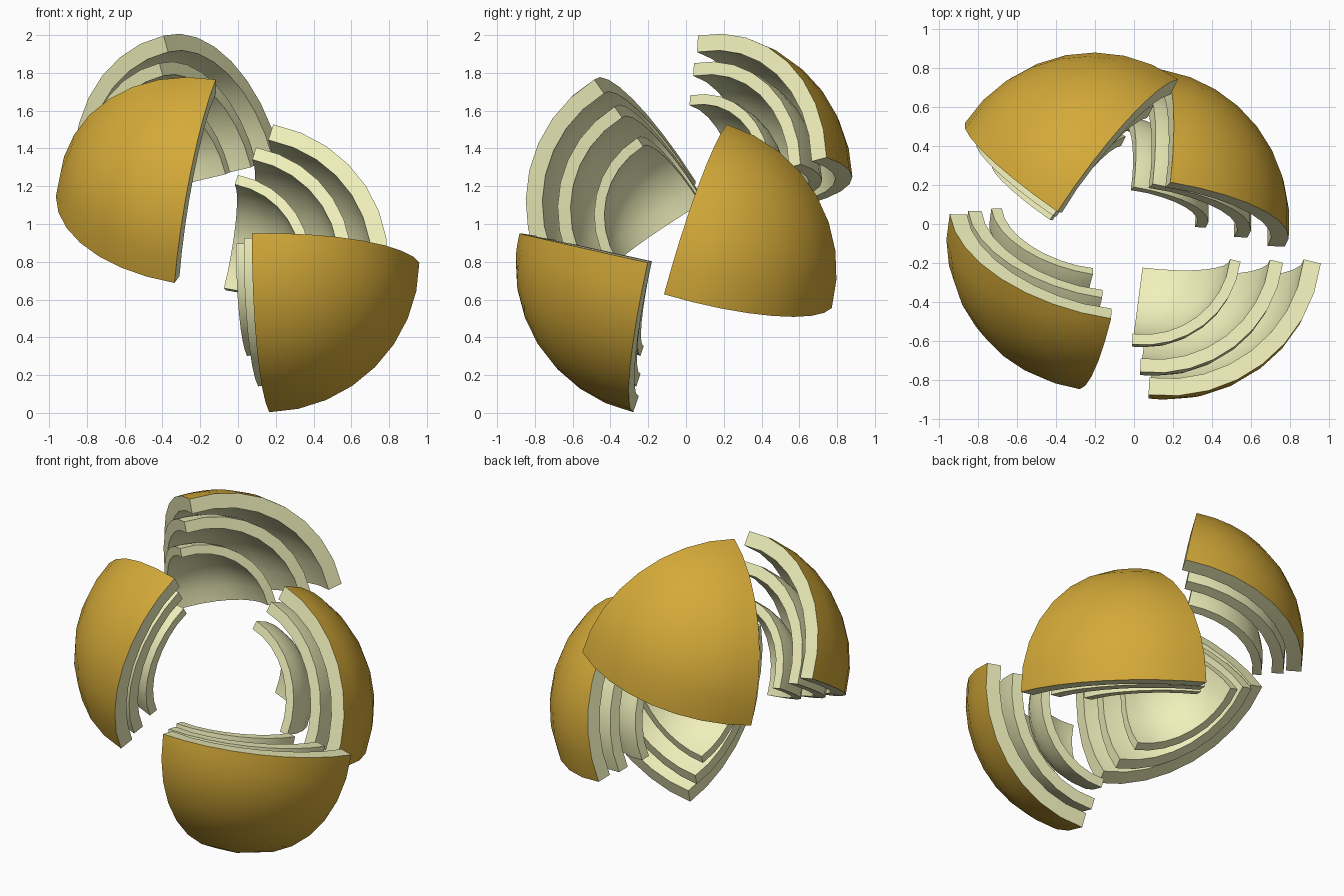
import bpy, bmesh, math
from mathutils import Vector, Matrix

if "Cube" in bpy.data.objects:
    bpy.data.objects.remove(bpy.data.objects["Cube"])

R = 0.795  # radius of the outer shell


def material(name, color):
    m = bpy.data.materials.new(name)
    m.diffuse_color = color
    m.use_nodes = True
    m.node_tree.nodes["Principled BSDF"].inputs["Base Color"].default_value = m.diffuse_color
    return m


gold = material("gold_rind", (0.66, 0.40, 0.04, 1))
pale = material("pale_yellow", (0.87, 0.87, 0.50, 1))


def octant_patch(radius, n=8):
    """One eighth of a sphere, pole on +z."""
    bm = bmesh.new()
    bmesh.ops.create_uvsphere(bm, u_segments=4 * n, v_segments=2 * n, radius=radius)
    out = [v for v in bm.verts if min(v.co) < -1e-4]
    bmesh.ops.delete(bm, geom=out, context='VERTS')
    mesh = bpy.data.meshes.new("octant")
    bm.to_mesh(mesh)
    bm.free()
    return mesh


def frame_from_tips(a, b, c):
    """Sphere centre and rotation of an octant whose three tips are known."""
    cen = (a + b + c) / 3
    n = (b - a).cross(c - a).normalized()
    e1 = ((a - cen).normalized() + (b - c).cross(n).normalized()).normalized()
    e1 = (e1 - n * e1.dot(n)).normalized()
    e2 = n.cross(e1)
    dirs = [n / math.sqrt(3) + math.sqrt(2 / 3) *
            (math.cos(t) * e1 + math.sin(t) * e2)
            for t in (0, 2 * math.pi / 3, 4 * math.pi / 3)]
    rot = Matrix((dirs[1], dirs[2], dirs[0])).transposed()
    return cen - n * R / math.sqrt(3), rot


# Nested shells: name, radius, thickness
SHELLS = [("outer", R, 0.09), ("middle", 0.66, 0.07), ("inner", 0.50, 0.055)]

# Pieces: three outer tips and the drift of each deeper shell
PIECES = {
    "front_right": ((0.07, -0.88, 0.95), (0.17, -0.28, 0.01), (0.96, -0.20, 0.79),
                    (-0.06, -0.013, 0.005)),
    "front_left": ((-0.11, -0.49, 1.77), (-0.95, 0.05, 1.22), (-0.34, -0.72, 0.69),
                   (-0.037, 0.035, -0.03)),
    "back_top": ((-0.39, 0.07, 1.99), (0.23, 0.74, 1.36), (-0.85, 0.53, 1.08),
                 (-0.055, -0.025, -0.015)),
    "back_right": ((0.19, 0.21, 1.53), (0.76, -0.10, 0.63), (0.10, 0.76, 0.55),
                   (-0.06, 0.025, 0.005)),
}

for piece, data in PIECES.items():
    a, b, c, drift = map(Vector, data)
    centre, rot = frame_from_tips(a, b, c)
    for i, (shell, radius, thick) in enumerate(SHELLS):
        mesh = octant_patch(radius)
        # Gold skin only on the outside of the outer shell
        mesh.materials.append(gold if i == 0 else pale)
        mesh.materials.append(pale)
        ob = bpy.data.objects.new(f"{piece}_{shell}_shell", mesh)
        bpy.context.collection.objects.link(ob)
        ob.matrix_world = Matrix.Translation(centre + drift * i) @ rot.to_4x4()
        sol = ob.modifiers.new("thickness", 'SOLIDIFY')
        sol.thickness = thick
        sol.offset = -1
        sol.material_offset = 1
        sol.material_offset_rim = 1
        bpy.context.view_layer.objects.active = ob
        ob.select_set(True)
        bpy.ops.object.modifier_apply(modifier=sol.name)
        bpy.ops.object.shade_smooth_by_angle(angle=math.radians(35))
        ob.select_set(False)
